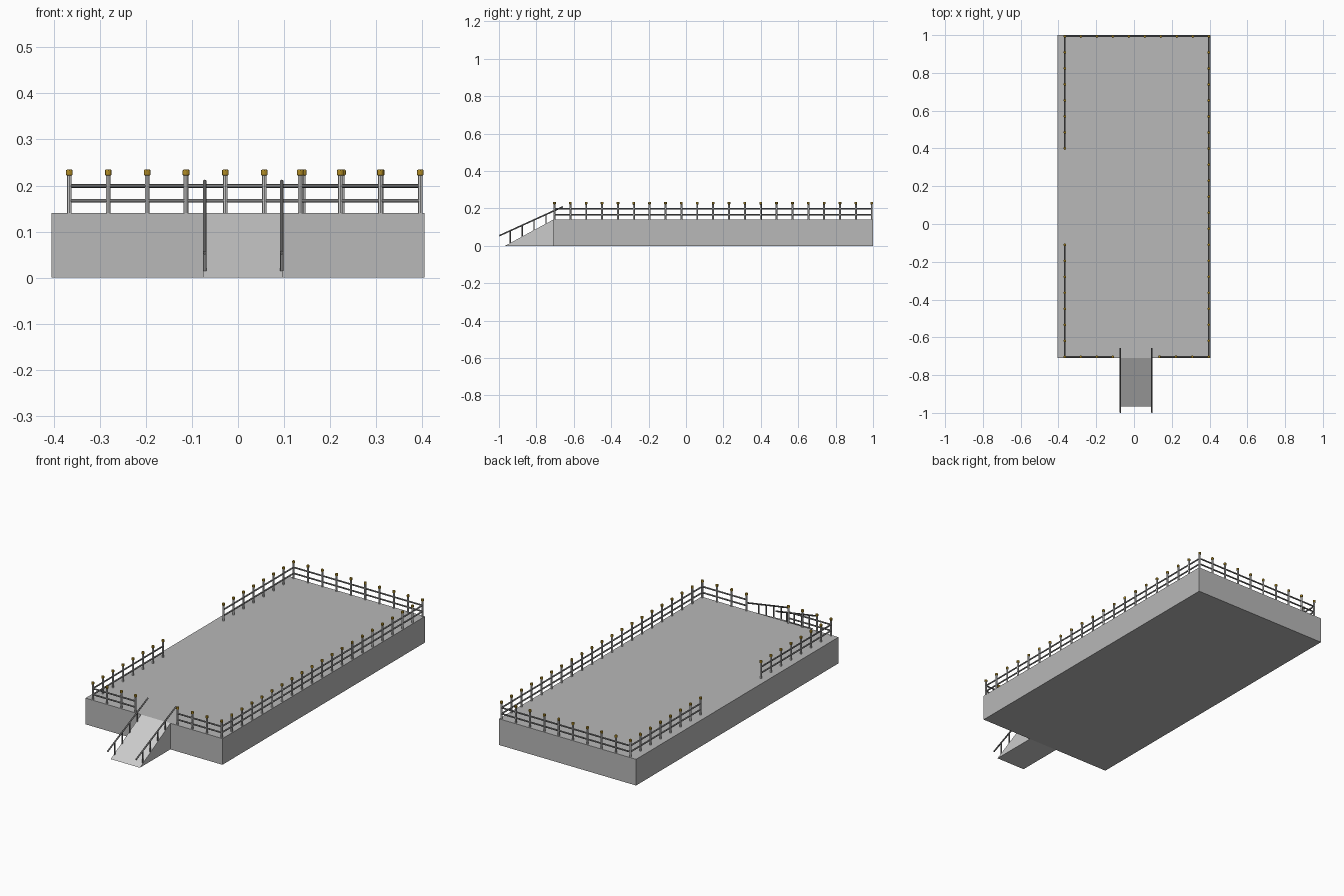
import bpy, bmesh
from mathutils import Vector, Matrix

if "Cube" in bpy.data.objects:
    bpy.data.objects.remove(bpy.data.objects["Cube"])

DECK_Z = 0.14
FRONT, BACK = -0.71, 1.0
RAMP_END = -0.967


def material(name, rgb):
    mat = bpy.data.materials.new(name)
    mat.diffuse_color = (*rgb, 1)
    mat.use_nodes = True
    mat.node_tree.nodes["Principled BSDF"].inputs["Base Color"].default_value = mat.diffuse_color
    return mat


gold = material("gold", (0.45, 0.27, 0.02))
concrete = material("dark_concrete", (0.48, 0.48, 0.48))
iron = material("dark_iron", (0.2, 0.2, 0.2))


def make_object(name, bm, mat=None, smooth=False):
    bmesh.ops.recalc_face_normals(bm, faces=bm.faces)
    me = bpy.data.meshes.new(name)
    bm.to_mesh(me)
    bm.free()
    ob = bpy.data.objects.new(name, me)
    bpy.context.collection.objects.link(ob)
    if mat:
        me.materials.append(mat)
    if smooth:
        bpy.ops.object.select_all(action='DESELECT')
        ob.select_set(True)
        bpy.context.view_layer.objects.active = ob
        bpy.ops.object.shade_smooth_by_angle()
    return ob


def rod(bm, a, b, r, sides=12):
    a, b = Vector(a), Vector(b)
    d = b - a
    m = Matrix.Translation((a + b) / 2) @ d.to_track_quat('Z', 'Y').to_matrix().to_4x4()
    bmesh.ops.create_cone(bm, cap_ends=True, segments=sides, radius1=r,
                          radius2=r, depth=d.length, matrix=m)


def extrude_profile(name, yz, x0, x1, mat=None):
    bm = bmesh.new()
    face = bm.faces.new([bm.verts.new((x0, y, z)) for y, z in yz])
    ext = bmesh.ops.extrude_face_region(bm, geom=[face])
    verts = [v for v in ext['geom'] if isinstance(v, bmesh.types.BMVert)]
    bmesh.ops.translate(bm, vec=(x1 - x0, 0, 0), verts=verts)
    return make_object(name, bm, mat)


# Deck block and entry ramp
extrude_profile("platform", [(FRONT, 0), (BACK, 0), (BACK, DECK_Z), (FRONT, DECK_Z)],
                -0.405, 0.405, concrete)
extrude_profile("ramp", [(RAMP_END, 0), (FRONT, 0), (FRONT, DECK_Z)], -0.076, 0.097)

# Fence runs: name, start, end, post count
L, R, F, B = -0.366, 0.396, -0.703, 0.993
runs = [
    ("right", (R, F), (R, B), 21),
    ("back", (L, B), (R, B), 10),
    ("left_front", (L, F), (L, -0.11), 8),
    ("left_back", (L, 0.40), (L, B), 8),
    ("front_left", (L, F), (-0.113, F), 4),
    ("front_right", (0.135, F), (R, F), 4),
]
spots = set()
for name, a, b, n in runs:
    rails = bmesh.new()
    for z in (0.167, 0.199):
        rod(rails, (*a, z), (*b, z), 0.004)
    make_object(name + "_rails", rails, iron, smooth=True)
    for i in range(n):
        p = Vector(a).lerp(Vector(b), i / (n - 1))
        spots.add((round(p.x, 4), round(p.y, 4)))

# Posts and caps, shared at the corners
posts, caps = bmesh.new(), bmesh.new()
for x, y in sorted(spots):
    rod(posts, (x, y, DECK_Z), (x, y, 0.223), 0.005)
    rod(caps, (x, y, 0.222), (x, y, 0.2345), 0.0072)
make_object("fence_posts", posts, smooth=True)
knobs = make_object("post_caps", caps, gold, smooth=True)
bevel = knobs.modifiers.new("rounded_rim", 'BEVEL')
bevel.width = 0.002
bevel.segments = 2
bevel.limit_method = 'ANGLE'
bevel.angle_limit = 1.0

# Sloping handrails on the ramp
lo, hi = Vector((-0.998, 0.054)), Vector((-0.658, 0.209))
for name, x in (("left_handrail", -0.072), ("right_handrail", 0.095)):
    bm = bmesh.new()
    rod(bm, (x, *lo), (x, *hi), 0.004)
    for i in range(4):
        y = -0.94 + i * 0.0637
        foot = DECK_Z * (y - RAMP_END) / (FRONT - RAMP_END)
        top = lo.y + (hi.y - lo.y) * (y - lo.x) / (hi.x - lo.x)
        rod(bm, (x, y, foot), (x, y, top), 0.0035)
    make_object(name, bm, iron, smooth=True)
